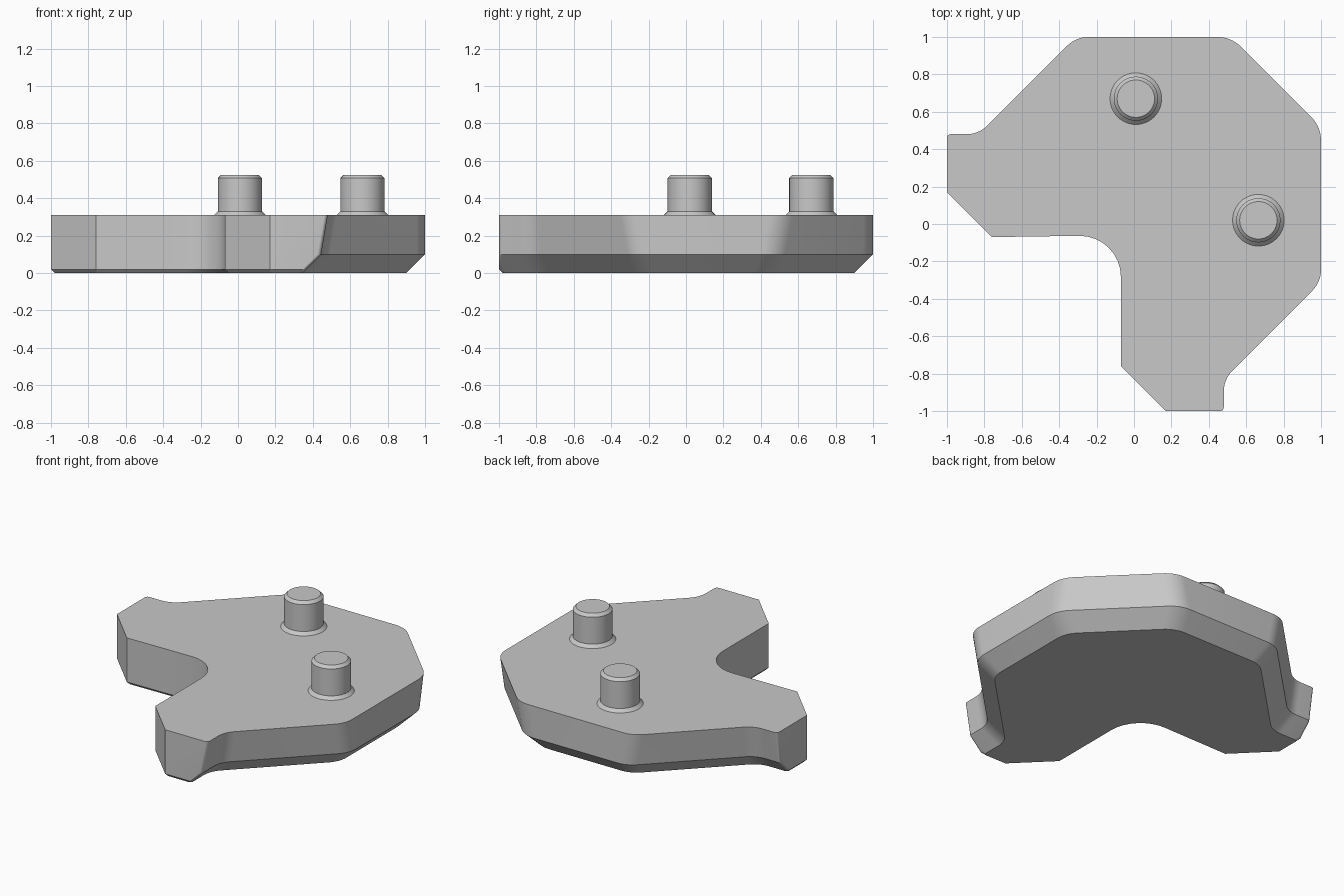
import bpy, bmesh, math
from mathutils import Vector
from mathutils.geometry import intersect_line_line_2d as _unused, interpolate_bezier

cube = bpy.data.objects.get("Cube")
if cube:
    bpy.data.objects.remove(cube, do_unlink=True)

grey = bpy.data.materials.new("plain grey")
grey.use_nodes = True
grey.diffuse_color = (0.58, 0.58, 0.58, 1)
grey.node_tree.nodes["Principled BSDF"].inputs["Base Color"].default_value = grey.diffuse_color

TOP, BREAK = 0.31, 0.10      # top face and start of the underside chamfer

# Half outline, clockwise: corner x, y, fillet radius, then draft and chamfer of the next wall
half = [
    (1.00, 0.52, 0.18, 0.00, 0.10),     # side wall
    (1.00, -0.31, 0.16, 0.03, 0.10),    # slanted wall
    (0.48, -0.83, 0.16, 0.035, 0.10),   # tab side
    (0.48, -1.00, 0.02, 0.00, 0.02),    # tab end
    (0.17, -1.00, 0.00, 0.00, 0.02),    # tab cut corner
    (-0.07, -0.76, 0.00, 0.00, 0.02),   # inner wall
]
corners = [(Vector(h[:2]), h[2]) for h in half]
walls = [h[3:] for h in half]
mirrored = [(p.yx, r) for p, r in reversed(corners)]
corners = corners + [(Vector((-0.07, -0.06)), 0.22)] + mirrored
walls = walls + walls[::-1] + [(0.03, 0.10)]


def outline(z):
    """Filleted outline at height z, each wall moved in by its draft and chamfer."""
    n = len(corners)
    lines = []
    for i, (draft, chamfer) in enumerate(walls):
        p, q = corners[i][0], corners[(i + 1) % n][0]
        d = (q - p).normalized()
        inset = draft * (TOP - max(z, BREAK)) / (TOP - BREAK) + max(0, chamfer - z)
        lines.append((p + Vector((d.y, -d.x)) * inset, d))
    points = []
    for i, (_, radius) in enumerate(corners):
        (p, d), (q, e) = lines[i - 1], lines[i]
        cross = d.x * e.y - d.y * e.x
        c = p + d * (((q.x - p.x) * e.y - (q.y - p.y) * e.x) / cross)
        if radius == 0:
            points.append(c)
            continue
        turn = math.atan2(cross, d.dot(e))
        t = radius * math.tan(abs(turn) / 2)
        start = c - d * t
        side = Vector((-d.y, d.x)) * math.copysign(radius, turn)
        steps = 8
        for k in range(steps + 1):
            a = abs(turn) * k / steps
            points.append(start + d * radius * math.sin(a) + side * (1 - math.cos(a)))
    return [Vector((p.x, p.y, z)) for p in points]


def finish(name, bm):
    bmesh.ops.recalc_face_normals(bm, faces=bm.faces)
    mesh = bpy.data.meshes.new(name)
    bm.to_mesh(mesh)
    bm.free()
    obj = bpy.data.objects.new(name, mesh)
    bpy.context.collection.objects.link(obj)
    mesh.materials.append(grey)
    bpy.ops.object.select_all(action="DESELECT")
    obj.select_set(True)
    bpy.context.view_layer.objects.active = obj
    bpy.ops.object.shade_smooth_by_angle(angle=math.radians(30))
    return obj


def stack(name, rings):
    """Skin matching rings into a closed solid."""
    bm = bmesh.new()
    loops = [[bm.verts.new(p) for p in ring] for ring in rings]
    for a, b in zip(loops, loops[1:]):
        for i in range(len(a)):
            bm.faces.new((a[i - 1], a[i], b[i], b[i - 1]))
    bm.faces.new(loops[0])
    bm.faces.new(loops[-1])
    return finish(name, bm)


def circle(x, y, z, r, n=48):
    return [Vector((x + r * math.cos(math.tau * k / n), y + r * math.sin(math.tau * k / n), z))
            for k in range(n)]


# Plate
stack("base_plate", [outline(z) for z in (TOP, BREAK, 0.02, 0.0)])

# Pegs with a flared foot and chamfered tip
peg_profile = [(0.138, 0.30), (0.138, TOP), (0.118, 0.33), (0.118, 0.507), (0.10, 0.525)]
for name, x, y in (("back_peg", 0.01, 0.67), ("left_peg", 0.665, 0.02)):
    stack(name, [circle(x, y, z, r) for r, z in peg_profile])
